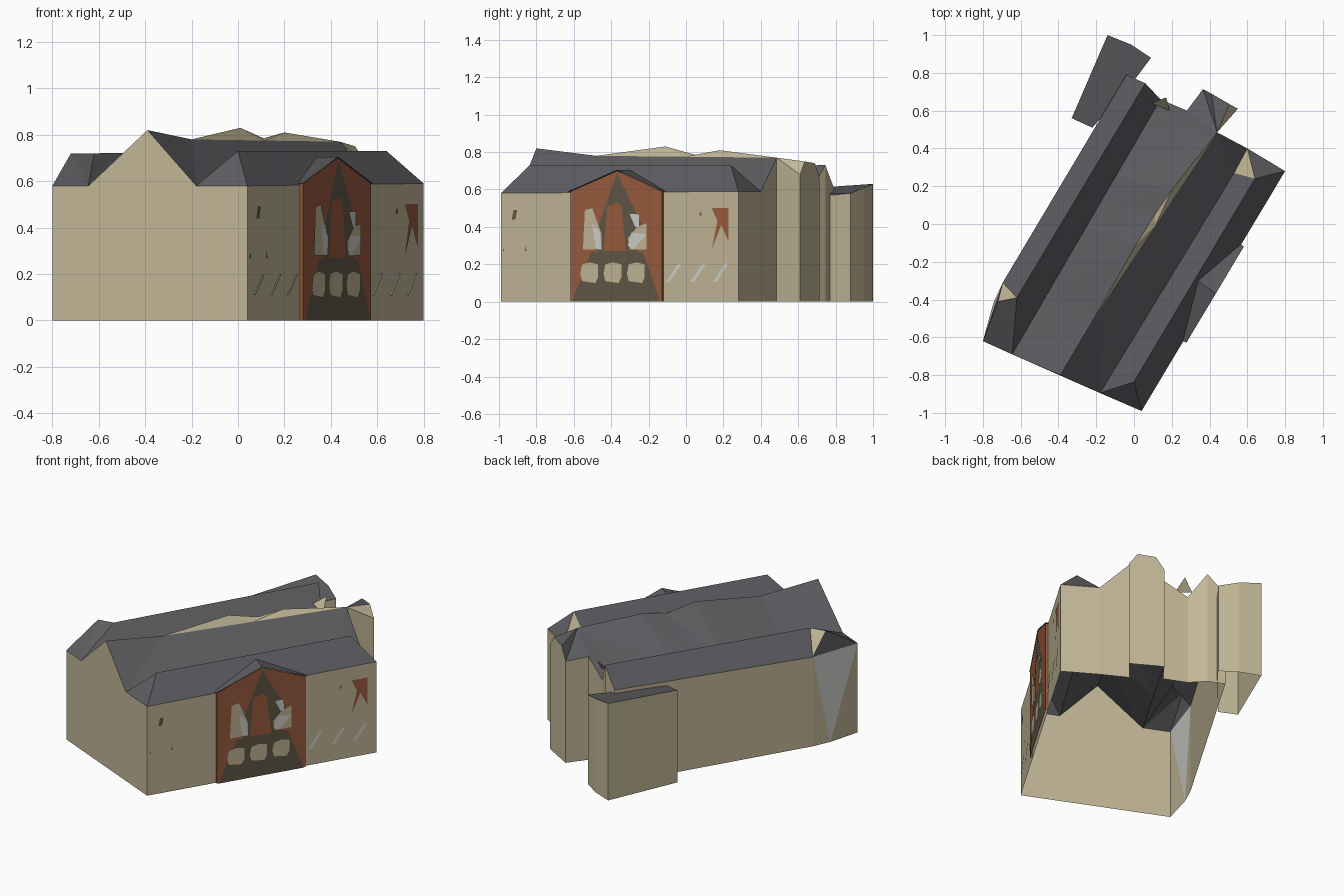
import bpy
import bmesh
from mathutils import Vector

if "Cube" in bpy.data.objects:
    bpy.data.objects.remove(bpy.data.objects["Cube"])


def material(name, rgb):
    m = bpy.data.materials.new(name)
    lin = [c / 255 / 12.92 if c < 11 else ((c / 255 + 0.055) / 1.055) ** 2.4 for c in rgb]
    m.diffuse_color = (*lin, 1)
    m.use_nodes = True
    m.node_tree.nodes["Principled BSDF"].inputs["Base Color"].default_value = m.diffuse_color
    return m


WALL = material("beige_wall", (194, 183, 151))
ROOF = material("slate_roof", (93, 93, 97))
BRICK = material("red_brick", (154, 92, 63))
BROWN = material("dark_brown", (98, 88, 71))
PALE = material("pale_grey", (208, 208, 204))


def part(name, polys, mat, centre=(0, 0)):
    """Flat polygons, turned to face up or away from the centre."""
    bm = bmesh.new()
    for poly in polys:
        f = bm.faces.new([bm.verts.new(p) for p in poly])
        f.normal_update()
        n, c = f.normal, f.calc_center_median()
        side = n.z if abs(n.z) > 0.2 else n.x * (c.x - centre[0]) + n.y * (c.y - centre[1])
        if side < 0:
            f.normal_flip()
    bmesh.ops.remove_doubles(bm, verts=bm.verts, dist=0.0005)
    me = bpy.data.meshes.new(name)
    bm.to_mesh(me)
    bm.free()
    me.materials.append(mat)
    ob = bpy.data.objects.new(name, me)
    bpy.context.collection.objects.link(ob)
    return ob


def ground(p):
    return (p[0], p[1], 0)


def walls(path):
    return [[ground(a), ground(b), b, a] for a, b in zip(path, path[1:])]


def strip(a, b):
    """Faces between two lines of points, as triangles."""
    out = []
    for i in range(len(a) - 1):
        out += [[a[i], a[i + 1], b[i + 1]], [a[i], b[i + 1], b[i]]]
    return out


def lerp(a, b, t):
    return tuple(Vector(a).lerp(Vector(b), t))


# Front wall points, left to right
W0, V1, R1 = (-.80, -.62, .58), (-.645, -.69, .58), (-.39, -.80, .82)
V2, E0 = (-.18, -.895, .58), (.04, -.99, .58)
# Right wing
E1, N1, K = (.80, .28, .59), (.60, .40, .59), (.53, .27, .59)
H1, H2 = (0, -.835, .73), (.64, .24, .73)
# Main ridge end and left wing
M = (.44, .485, .77)
Q0, Q1, Q2 = (-.72, -.41, .72), (-.62, -.39, .72), (.06, .745, .73)
S0, S1, V3 = (-.695, -.31, .58), (-.04, .79, .61), (.14, .66, .58)
V4 = (.28, .60, .67)
# Rear tower top outline
T1, T2, T3, T4 = (.55, .61, .68), (.505, .635, .75), (.41, .69, .74), (.365, .714, .66)

# Outer walls
part("front_wall", [[ground(W0), ground(E0), E0, V2, R1, V1, W0]], WALL)
part("right_wall", walls([E0, E1]), WALL)
part("rear_walls", walls([E1, N1, M, T1, T2, T3, T4, V4, V3, Q2, S1]), WALL)
part("left_wall", walls([S1, S0]), WALL)

# Folded corner of the left wall
B = (-.745, -.42, 0)
part("corner_wall", [[S0, ground(S0), B], [W0, B, ground(W0)]], WALL)
part("corner_panel", [[S0, W0, B]], PALE)

# Right wing roof
part("right_wing_roof", [[E0, E1, H2, H1], [V2, E0, H1], [V2, H1, H2, K], [E1, N1, H2]], ROOF)
part("right_wing_gable", [[H2, N1, K]], WALL)

# Main roof: low east slope, west slope with two raised crests
D = (-.20, -.48, .78)
crest = [R1, D, (.01, -.11, .83), (.11, .05, .785), (.20, .18, .81), M]
valley = [lerp(V1, V3, t) for t in (0, .25, .5, .6, .7, .9)]
part("main_roof_west", strip(valley, crest) + [[valley[-1], M, V4], [valley[-1], V4, V3]], ROOF)
part("main_roof_east", [[V2, D, R1], [V2, K, M, D], [K, N1, M]], ROOF)
low = [lerp(D, M, t) for t in (0, .33, .49, .62, 1)]
part("crest_faces", [[low[0], low[2], crest[2]], [low[2], crest[3], crest[2]],
                     [low[2], low[4], crest[4]], [low[2], crest[4], crest[3]]], WALL, (-.5, .3))

# Rear tower roof
part("tower_roof", [[M, T2, T3], [M, T3, T4], [M, T4, V4]], ROOF)
part("tower_roof_side", [[M, T1, T2]], WALL)

# Left wing roof
part("left_wing_roof", [[W0, V1, Q0], [V1, Q1, Q0], [W0, Q0, S0],
                        [S0, Q1, Q2, S1], [V1, V3, Q2, Q1]], ROOF)
part("left_wing_gable", [[Q0, Q1, S0]], WALL)
part("rear_dormer", [[(.09, .64, .64), (.17, .67, .70), (.19, .60, .62)]], WALL)

# Rear annex
annex = [(-.33, .56, .60), (-.14, 1.0, .63), (-.015, .95, .61), (.09, .88, .58),
         (.015, .78, .57), (-.22, .51, .58)]
part("annex_walls", walls(annex + annex[:1]), WALL, (-.12, .77))
part("annex_roof", [annex], ROOF)


# Details on the right wall, given by y, height and distance from the wall
def on_wall(y, z, off):
    return (.04 + (y + .99) * .5984 + .858 * off, y - .5135 * off, z)


def plates(name, shapes, mat, off):
    part(name, [[on_wall(y, z, off) for y, z in s] for s in shapes], mat)


# Entrance bay with its gable roof
bay = [(-.61, 0), (-.61, .59), (-.36, .70), (-.12, .59), (-.12, 0)]
plates("entrance_bay", [bay], BRICK, .015)
part("bay_sides", [[on_wall(y, 0, 0), on_wall(y, 0, .015), on_wall(y, .59, .015), on_wall(y, .59, 0)]
                   for y in (-.61, -.12)], BRICK, (.44, -.36))
top = (.34, -.30, .705)
part("bay_roof", [[on_wall(-.62, .59, -.003), on_wall(-.62, .59, .018), on_wall(-.36, .705, .018), top],
                  [on_wall(-.11, .59, -.003), on_wall(-.11, .59, .018), on_wall(-.36, .705, .018), top]], ROOF)
plates("bay_panels", [[(-.60, 0), (-.13, 0), (-.22, .265), (-.50, .265)],
                      [(-.36, .69), (-.46, .40), (-.46, .265), (-.25, .265), (-.23, .42)]], BROWN, .018)
plates("door", [[(-.43, .27), (-.31, .27), (-.335, .51), (-.355, .53), (-.41, .51)]], BRICK, .021)
plates("arched_windows", [[(c - .04, .11), (c + .03, .10), (c + .045, .13), (c + .045, .20),
                           (c, .21), (c - .04, .20), (c - .05, .15)] for c in (-.505, -.38, -.255)], WALL, .021)
plates("upper_windows", [[(-.54, .28), (-.44, .28), (-.44, .36), (-.49, .50), (-.53, .49)],
                         [(-.29, .28), (-.20, .28), (-.20, .42), (-.25, .40), (-.30, .34)]], WALL, .021)
plates("upper_panes", [[(-.47, .28), (-.44, .28), (-.45, .38), (-.49, .42)],
                       [(-.29, .47), (-.24, .47), (-.24, .40), (-.26, .40)],
                       [(-.30, .30), (-.27, .28), (-.20, .36), (-.28, .37)]], PALE, .023)

# Slanted window bars and small marks on the plain wall
plates("left_bars", [[(c - .04, .11), (c - .025, .11), (c + .04, .20), (c + .025, .20)]
                     for c in (-.91, -.79, -.67)], WALL, .004)
plates("right_bars", [[(c - .045, .105), (c - .025, .105), (c + .04, .205), (c + .02, .205)]
                      for c in (-.06, .07, .19)], PALE, .004)
plates("brick_marks", [[(.14, .50), (.23, .50), (.23, .32), (.19, .41), (.14, .28), (.17, .43)],
                       [(.07, .47), (.085, .485), (.085, .455)]], BRICK, .004)
plates("dark_slits", [[(-.93, .44), (-.91, .44), (-.90, .49), (-.92, .49)],
                      [(-.98, .27), (-.97, .27), (-.97, .29)],
                      [(-.86, .27), (-.85, .27), (-.855, .30)]], BROWN, .004)
